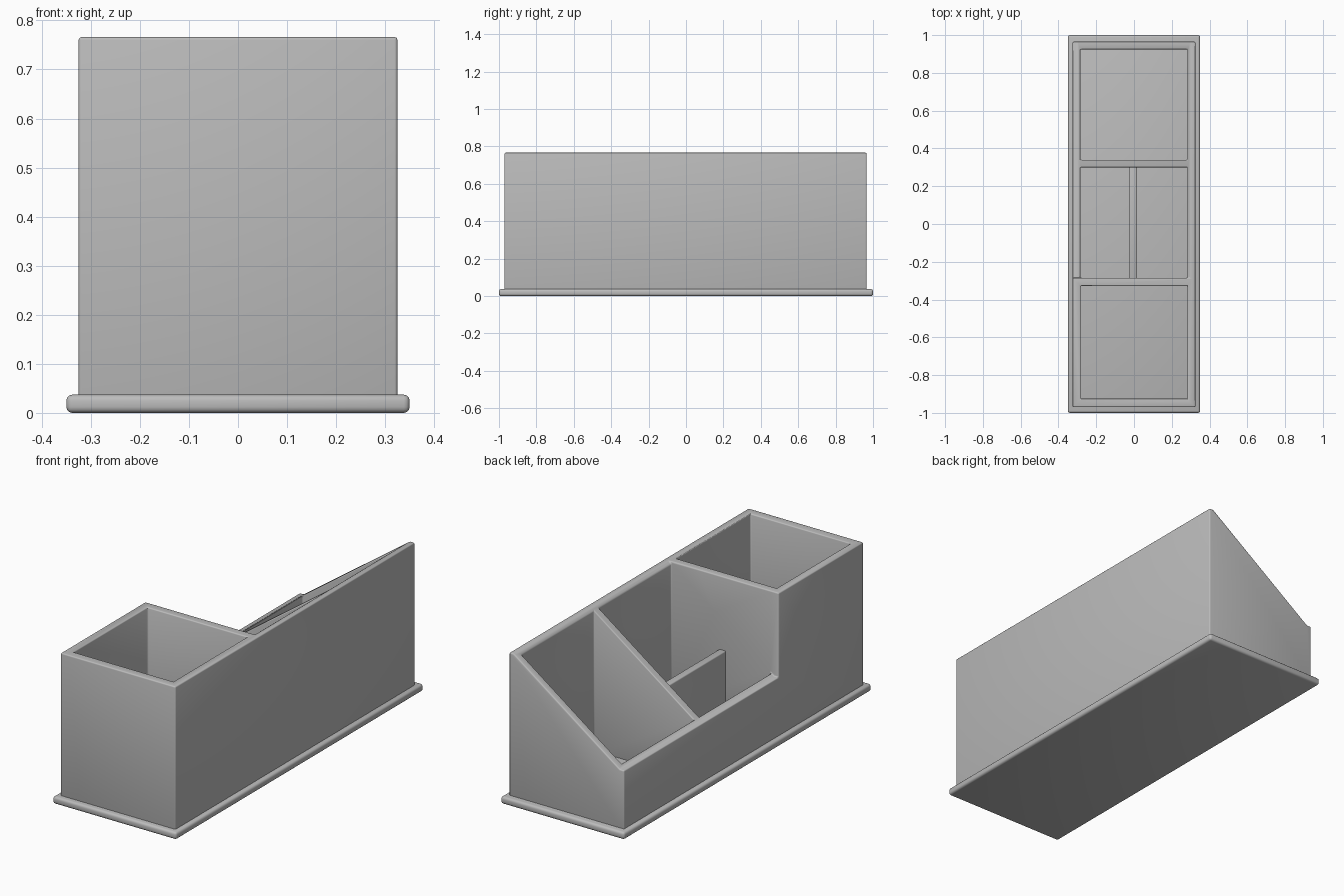
import bpy, bmesh, math

if "Cube" in bpy.data.objects:
    bpy.data.objects.remove(bpy.data.objects["Cube"])

grey = bpy.data.materials.new("light_grey")
grey.diffuse_color = (0.5, 0.5, 0.5, 1)
grey.use_nodes = True
grey.node_tree.nodes["Principled BSDF"].inputs["Base Color"].default_value = grey.diffuse_color


def prism(name, profile, y0, y1):
    """Extrude an (x, z) profile along y."""
    bm = bmesh.new()
    face = bm.faces.new([bm.verts.new((x, y0, z)) for x, z in profile])
    ext = bmesh.ops.extrude_face_region(bm, geom=[face])
    for v in ext["geom"]:
        if isinstance(v, bmesh.types.BMVert):
            v.co.y = y1
    bmesh.ops.recalc_face_normals(bm, faces=bm.faces[:])
    mesh = bpy.data.meshes.new(name)
    bm.to_mesh(mesh)
    bm.free()
    obj = bpy.data.objects.new(name, mesh)
    bpy.context.collection.objects.link(obj)
    mesh.materials.append(grey)
    return obj


def box(name, x0, x1, y0, y1, z0, z1):
    return prism(name, [(x0, z0), (x1, z0), (x1, z1), (x0, z1)], y0, y1)


def activate(obj):
    bpy.ops.object.select_all(action='DESELECT')
    obj.select_set(True)
    bpy.context.view_layer.objects.active = obj


def cut(obj, cutter):
    activate(obj)
    mod = obj.modifiers.new("cut", 'BOOLEAN')
    mod.operation, mod.solver, mod.object = 'DIFFERENCE', 'EXACT', cutter
    bpy.ops.object.modifier_apply(modifier=mod.name)
    bpy.data.objects.remove(cutter)


def round_edges(obj, width):
    activate(obj)
    mod = obj.modifiers.new("round", 'BEVEL')
    mod.width, mod.segments = width, 3
    mod.limit_method, mod.angle_limit = 'ANGLE', math.radians(25)
    mod.use_clamp_overlap = False
    bpy.ops.object.modifier_apply(modifier=mod.name)
    bpy.ops.object.shade_smooth_by_angle(angle=math.radians(35))


# Base plate, also the floor of every compartment
plate = box("base_plate", -0.35, 0.35, -1, 1, 0, 0.037)
round_edges(plate, 0.012)

# Walls: a block with its rear part sloped down to the left side
HIGH, LOW = 0.766, 0.335
walls = box("compartment_walls", -0.325, 0.325, -0.97, 0.965, 0.015, HIGH)
slope = [(-0.5, LOW), (-0.3, LOW), (0.3, HIGH), (0.3, 1), (-0.5, 1)]
cut(walls, prism("slope_cutter", slope, -0.285, 1.2))

# Three compartments
for y0, y1 in [(-0.925, -0.328), (-0.285, 0.3), (0.34, 0.925)]:
    cut(walls, box("compartment_cutter", -0.283, 0.283, y0, y1, -0.1, 1.1))
round_edges(walls, 0.006)

# Low lengthwise divider in the middle compartment
divider = box("middle_divider", -0.025, 0.013, -0.3, 0.32, 0.02, 0.39)
round_edges(divider, 0.006)
